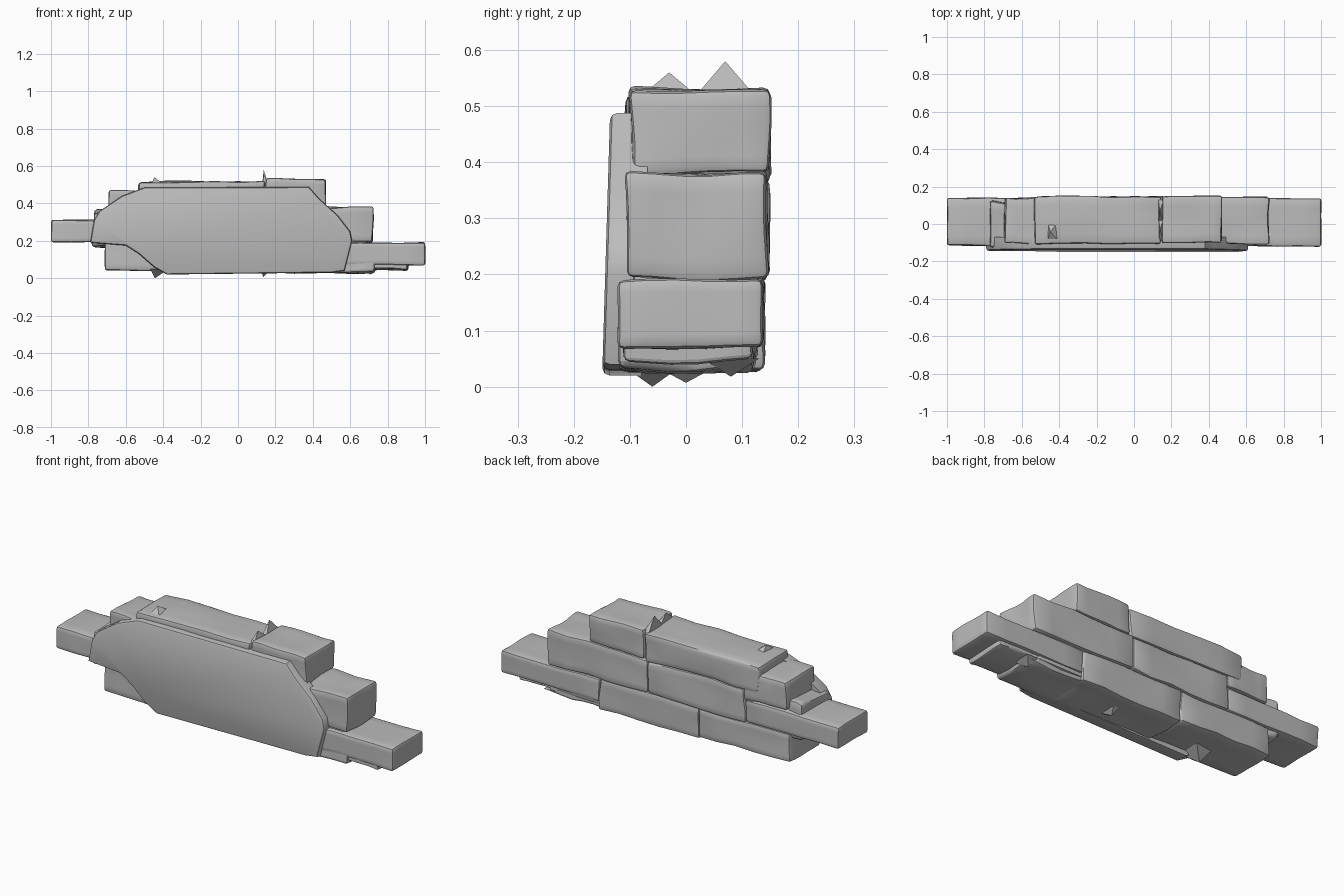
import bpy
import bmesh
from mathutils import Vector, noise

if "Cube" in bpy.data.objects:
    bpy.data.objects.remove(bpy.data.objects["Cube"], do_unlink=True)

# One stone grey for everything
grey = bpy.data.materials.new("stone grey")
grey.use_nodes = True
grey.diffuse_color = (0.5, 0.5, 0.5, 1)
bsdf = grey.node_tree.nodes["Principled BSDF"]
bsdf.inputs["Base Color"].default_value = (0.5, 0.5, 0.5, 1)
bsdf.inputs["Roughness"].default_value = 0.9


def finish(bm, name, angle=0.7):
    bmesh.ops.recalc_face_normals(bm, faces=bm.faces)
    mesh = bpy.data.meshes.new(name)
    bm.to_mesh(mesh)
    bm.free()
    mesh.materials.append(grey)
    obj = bpy.data.objects.new(name, mesh)
    bpy.context.collection.objects.link(obj)
    bpy.ops.object.select_all(action="DESELECT")
    obj.select_set(True)
    bpy.context.view_layer.objects.active = obj
    bpy.ops.object.shade_smooth_by_angle(angle=angle)
    return obj


def block(name, x, y, z, rough=0.012, round_edge=0.012):
    """Worn block between the given (low, high) limits."""
    bm = bmesh.new()
    bmesh.ops.create_cube(bm, size=1)
    low = Vector((x[0], y[0], z[0]))
    size = Vector((x[1], y[1], z[1])) - low
    for v in bm.verts:
        v.co = Vector(low[i] + (v.co[i] + 0.5) * size[i] for i in range(3))
    bmesh.ops.subdivide_edges(bm, edges=bm.edges[:], cuts=4, use_grid_fill=True)
    rim = [e for e in bm.edges if e.calc_face_angle(0) > 1]
    bmesh.ops.bevel(bm, geom=rim, offset=round_edge, segments=2, profile=0.5, affect="EDGES")
    for v in bm.verts:
        v.co += noise.noise_vector(v.co * 7) * rough
    return finish(bm, name)


def shard(name, x, y, base, tip, width, depth):
    """Thin pointed scrap of mortar, pointing up or down."""
    bm = bmesh.new()
    ring = [bm.verts.new((x + sx * width, y + sy * depth, base))
            for sx, sy in ((-1, -1), (1, -1), (1, 1), (-1, 1))]
    top = bm.verts.new((x - width / 2, y, tip))
    bm.faces.new(ring)
    for i in range(4):
        bm.faces.new((ring[i], ring[(i + 1) % 4], top))
    return finish(bm, name)


# Bottom course
low_y = (-0.12, 0.137)
block("bottom_brick_left", (0.42, 1.0), low_y, (0.07, 0.19), 0.006)
block("bottom_brick_middle", (-0.17, 0.42), low_y, (0.03, 0.195))
block("bottom_brick_right", (-0.71, -0.17), low_y, (0.04, 0.195))

# Middle course, its last brick sticking out past the end
mid_y = (-0.11, 0.145)
block("middle_brick_left", (0.13, 0.72), mid_y, (0.195, 0.378))
block("middle_brick_centre", (-0.45, 0.13), mid_y, (0.195, 0.37))
block("middle_brick_right", (-1.0, -0.45), (-0.115, 0.14), (0.195, 0.312), 0.006)

# Top course
block("top_brick_left", (0.15, 0.47), (-0.1, 0.147), (0.378, 0.53), 0.008)
block("top_brick_centre", (-0.53, 0.145), (-0.105, 0.147), (0.37, 0.516))
block("top_brick_right", (-0.69, -0.45), (-0.105, 0.143), (0.315, 0.47))

# Mortar filling the joints and hanging in scraps
block("mortar_core_low", (-0.66, 0.69), (-0.1, 0.125), (0.05, 0.3))
block("mortar_core_high", (-0.5, 0.44), (-0.1, 0.13), (0.28, 0.49))
block("mortar_end", (-0.78, -0.67), (-0.12, 0.12), (0.17, 0.36), 0.02, 0.02)
block("mortar_underside", (0.4, 0.73), (-0.12, 0.12), (0.03, 0.09))
block("mortar_underside_tip", (0.7, 0.91), (-0.11, 0.12), (0.047, 0.09))
shard("mortar_peak", 0.145, 0.07, 0.51, 0.58, 0.015, 0.06)
shard("mortar_peak_front", 0.145, -0.03, 0.51, 0.56, 0.013, 0.06)
shard("mortar_ridge", -0.43, -0.04, 0.5, 0.54, 0.035, 0.06)
shard("mortar_drip_right", -0.42, -0.06, 0.05, 0.0, 0.05, 0.07)
shard("mortar_drip_centre", 0.15, 0.0, 0.05, 0.007, 0.03, 0.08)
shard("mortar_drip_left", 0.72, 0.08, 0.05, 0.018, 0.03, 0.05)

# Plaster sheet over the front, leaning back slightly
outline = [(-0.79, 0.19), (-0.77, 0.31), (-0.74, 0.36), (-0.62, 0.44),
           (-0.5, 0.485), (0.38, 0.488), (0.43, 0.43), (0.53, 0.34),
           (0.6, 0.25), (0.61, 0.2), (0.57, 0.04), (0.5, 0.03),
           (-0.38, 0.02), (-0.45, 0.06), (-0.53, 0.13), (-0.6, 0.175)]
bm = bmesh.new()
front = bm.faces.new([bm.verts.new((x, -0.15 + 0.03 * z, z)) for x, z in outline])
rim = front.edges[:]
back = bmesh.ops.extrude_face_region(bm, geom=[front], use_keep_orig=True)
for v in back["geom"]:
    if isinstance(v, bmesh.types.BMVert):
        v.co.y += 0.07
bmesh.ops.bevel(bm, geom=rim, offset=0.013, segments=2, profile=0.5, affect="EDGES")
finish(bm, "plaster_sheet")
